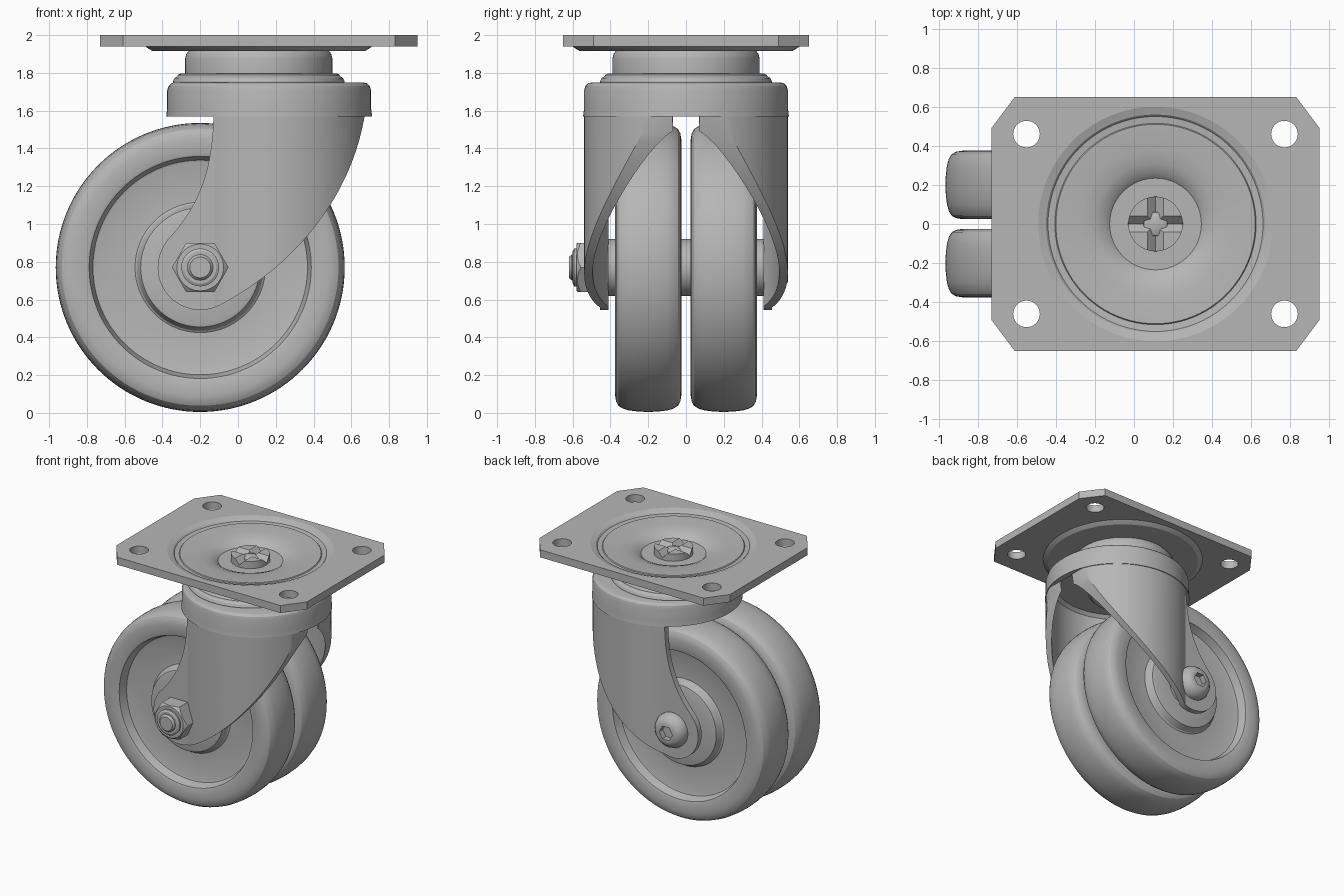
import bpy, bmesh
from math import sin, cos, radians, sqrt, pi
from mathutils import Vector
from mathutils.geometry import interpolate_bezier

if "Cube" in bpy.data.objects:
    bpy.data.objects.remove(bpy.data.objects["Cube"])

STEEL = (0.47, 0.47, 0.47, 1)
grey = bpy.data.materials.new("plain grey")
grey.use_nodes = True
grey.diffuse_color = STEEL
grey.node_tree.nodes["Principled BSDF"].inputs["Base Color"].default_value = STEEL

SWIVEL = 0.11        # swivel axis x
FORK = 0.165         # fork crown axis x
AXLE = (-0.2, 0.77)  # axle x, z


def finish(bm, name, loc=(0, 0, 0), along_y=False):
    bmesh.ops.recalc_face_normals(bm, faces=bm.faces)
    me = bpy.data.meshes.new(name)
    bm.to_mesh(me)
    bm.free()
    me.materials.append(grey)
    ob = bpy.data.objects.new(name, me)
    bpy.context.collection.objects.link(ob)
    ob.location = loc
    if along_y:
        ob.rotation_euler.x = pi / 2   # local +z becomes -y
    return ob


def smooth(ob, angle=28):
    bpy.ops.object.select_all(action='DESELECT')
    ob.select_set(True)
    bpy.context.view_layer.objects.active = ob
    bpy.ops.object.shade_smooth_by_angle(angle=radians(angle))
    return ob


def lathe(name, profile, loc=(0, 0, 0), along_y=False, segs=96, closed=False):
    """Revolve (radius, height) points round local z."""
    bm = bmesh.new()
    vs = [bm.verts.new((r, 0, h)) for r, h in profile]
    pairs = list(zip(vs, vs[1:])) + ([(vs[-1], vs[0])] if closed else [])
    es = [bm.edges.new(p) for p in pairs]
    bmesh.ops.spin(bm, geom=vs + es, axis=(0, 0, 1), cent=(0, 0, 0),
                   angle=2 * pi, steps=segs, use_duplicate=False)
    bmesh.ops.remove_doubles(bm, verts=bm.verts, dist=0.0002)
    return smooth(finish(bm, name, loc, along_y))


def prism(name, outline, low, high, loc=(0, 0, 0), along_y=False):
    """Extrude a flat outline from low to high along local z."""
    bm = bmesh.new()
    face = bm.faces.new([bm.verts.new((x, y, low)) for x, y in outline])
    ext = bmesh.ops.extrude_face_region(bm, geom=[face])["geom"]
    bmesh.ops.translate(bm, vec=(0, 0, high - low),
                        verts=[g for g in ext if isinstance(g, bmesh.types.BMVert)])
    return finish(bm, name, loc, along_y)


def ring(r, n, turn=0.0):
    return [(r * cos(turn + 2 * pi * i / n), r * sin(turn + 2 * pi * i / n)) for i in range(n)]


def cut(ob, cutter, mode='DIFFERENCE'):
    cutter.hide_render = True
    bpy.context.view_layer.update()
    m = ob.modifiers.new("cut", 'BOOLEAN')
    m.operation, m.object, m.solver = mode, cutter, 'EXACT'
    bpy.context.view_layer.objects.active = ob
    bpy.ops.object.modifier_apply(modifier=m.name)
    bpy.data.objects.remove(cutter)


# Mounting plate with clipped corners, bolt holes and a dished centre
corners = [(0.84, 0.49), (0.72, 0.65), (-0.72, 0.65), (-0.84, 0.49),
           (-0.84, -0.49), (-0.72, -0.65), (0.72, -0.65), (0.84, -0.49)]
plate = prism("mounting_plate", corners, 1.94, 2.0, (SWIVEL, 0, 0))
for sx in (-1, 1):
    for sy in (-1, 1):
        cut(plate, prism("hole_cutter", ring(0.068, 40), 1.9, 2.1,
                         (SWIVEL + sx * 0.66, sy * 0.46, 0)))
cut(plate, prism("centre_cutter", ring(0.6, 96), 1.9, 2.1, (SWIVEL, 0, 0)))
smooth(plate)
lathe("plate_dish", [(0, 1.89), (0.21, 1.89), (0.225, 1.91), (0.26, 1.94), (0.31, 1.96),
                     (0.38, 1.972), (0.51, 1.978), (0.515, 1.972), (0.55, 1.976),
                     (0.56, 1.987), (0.6, 2.0), (0.6, 1.94), (0.59, 1.932),
                     (0.565, 1.917), (0.36, 1.917)], (SWIVEL, 0, 0))

# Kingpin head with crossed grooves
lathe("kingpin_collar", [(0, 1.915), (0.195, 1.915), (0.205, 1.905), (0.205, 1.88)],
      (SWIVEL, 0, 0))
pin = prism("kingpin_head", ring(0.14, 48), 1.9, 1.975, (SWIVEL, 0, 0))
groove = [(0.04, 0), (0, 0.04), (-0.04, 0), (0, -0.04)]
for turn in (0, pi / 2):
    c = prism("groove_cutter", groove, -0.3, 0.3, (SWIVEL, 0, 1.975), True)
    c.rotation_euler.z = turn
    cut(pin, c)
smooth(pin)
lathe("kingpin_tip", [(0.065, 1.92), (0.06, 1.95), (0, 1.975)], (SWIVEL, 0, 0), segs=32)

# Swivel bearing
lathe("swivel_bearing", [(0, 1.72), (0.45, 1.72), (0.455, 1.755), (0.447, 1.772), (0.43, 1.783),
                         (0.427, 1.79), (0.415, 1.796), (0.39, 1.798), (0.39, 1.875),
                         (0.384, 1.9), (0.37, 1.918), (0, 1.918)], (SWIVEL, 0, 0))

# Fork crown, open below
lathe("fork_crown", [(0, 1.75), (0.495, 1.75), (0.518, 1.745), (0.533, 1.73), (0.54, 1.705),
                     (0.54, 1.61), (0.545, 1.57), (0.497, 1.57), (0.495, 1.68),
                     (0.47, 1.705), (0, 1.705)], (FORK, 0, 0))
lathe("kingpin_base", [(0.26, 1.71), (0.26, 1.64), (0.24, 1.62), (0, 1.62)], (SWIVEL, 0, 0))


# Fork arms: curved wall in plan, trimmed by the side outline
def wall(radius, pad):
    """Plan points along the wall, from the flat axle pad round the crown."""
    start = pi - math_asin(pad / radius)
    end = radians(8)
    pts = [(FORK + radius * cos(a), radius * sin(a))
           for a in [start + (end - start) * i / 40 for i in range(41)]]
    return [(-0.5, pad)] + pts


def math_asin(v):
    return Vector((1, 0)).angle(Vector((sqrt(1 - v * v), v)))


def bezier(*pts):
    return [tuple(p)[:2] for p in interpolate_bezier(*[Vector(p) for p in pts], 28)]


outline = bezier((0.675, 1.6), (0.6, 1.1), (0.25, 0.75), (-0.1, 0.568))
outline += [(AXLE[0] + 0.225 * cos(a), AXLE[1] + 0.225 * sin(a))
            for a in [radians(-70 - 5 * i) for i in range(29)]]
outline += bezier((-0.375, 0.914), (-0.2, 1.1), (-0.13, 1.3), (-0.13, 1.6))
plan = wall(0.539, 0.455) + wall(0.494, 0.41)[::-1]
for side, name in ((-1, "front_fork_arm"), (1, "back_fork_arm")):
    arm = prism(name, [(x, y * side) for x, y in plan], 0.4, 1.8)
    cut(arm, prism("arm_cutter", outline, -1, 1, along_y=True), 'INTERSECT')
    smooth(arm)

# Twin wheels: crowned tread, recessed web and raised hub on both faces
half = [(0.765, 0.0), (0.763, 0.05), (0.757, 0.1), (0.747, 0.135), (0.732, 0.158),
        (0.71, 0.17), (0.68, 0.175), (0.6, 0.175), (0.588, 0.17), (0.568, 0.105),
        (0.555, 0.1), (0.345, 0.1), (0.335, 0.107), (0.315, 0.155), (0.3, 0.16),
        (0.15, 0.16), (0.04, 0.16)]
tyre = [(r, -h) for r, h in half[::-1]] + half[1:]
for y, name in ((-0.2, "front_wheel"), (0.2, "back_wheel")):
    lathe(name, tyre, (AXLE[0], y, AXLE[1]), True, segs=128, closed=True)

# Axle spacers
at_axle = (AXLE[0], 0, AXLE[1])
for low, high, name in ((-0.05, 0.05, "middle_spacer"), (0.34, 0.412, "front_spacer"),
                        (-0.412, -0.34, "back_spacer")):
    lathe(name, [(0, low), (0.15, low), (0.15, high), (0, high)], at_axle, True, segs=64)

# Axle bolt, hex nut and button head with a hex socket
lathe("axle_bolt", [(0, -0.45), (0.068, -0.45), (0.068, 0.605), (0.055, 0.62), (0, 0.62)],
      at_axle, True, segs=48)
nut = prism("axle_nut", ring(0.15, 6), 0.45, 0.58, at_axle, True)
chamfer = lathe("nut_chamfer", [(0, 0.44), (0.16, 0.44), (0.16, 0.548), (0.118, 0.585),
                                (0, 0.585)], at_axle, True, segs=64)
cut(nut, chamfer, 'INTERSECT')
smooth(nut)
lathe("nut_collar", [(0.1, 0.57), (0.1, 0.592), (0.085, 0.6), (0, 0.6)], at_axle, True, segs=48)
head = lathe("bolt_head", [(0, -0.45), (0.135, -0.45), (0.135, -0.475), (0.122, -0.505),
                           (0.1, -0.528), (0.075, -0.54), (0, -0.54)], at_axle, True, segs=64)
cut(head, prism("socket_cutter", ring(0.058, 6), -0.6, -0.495, at_axle, True))
smooth(head)
